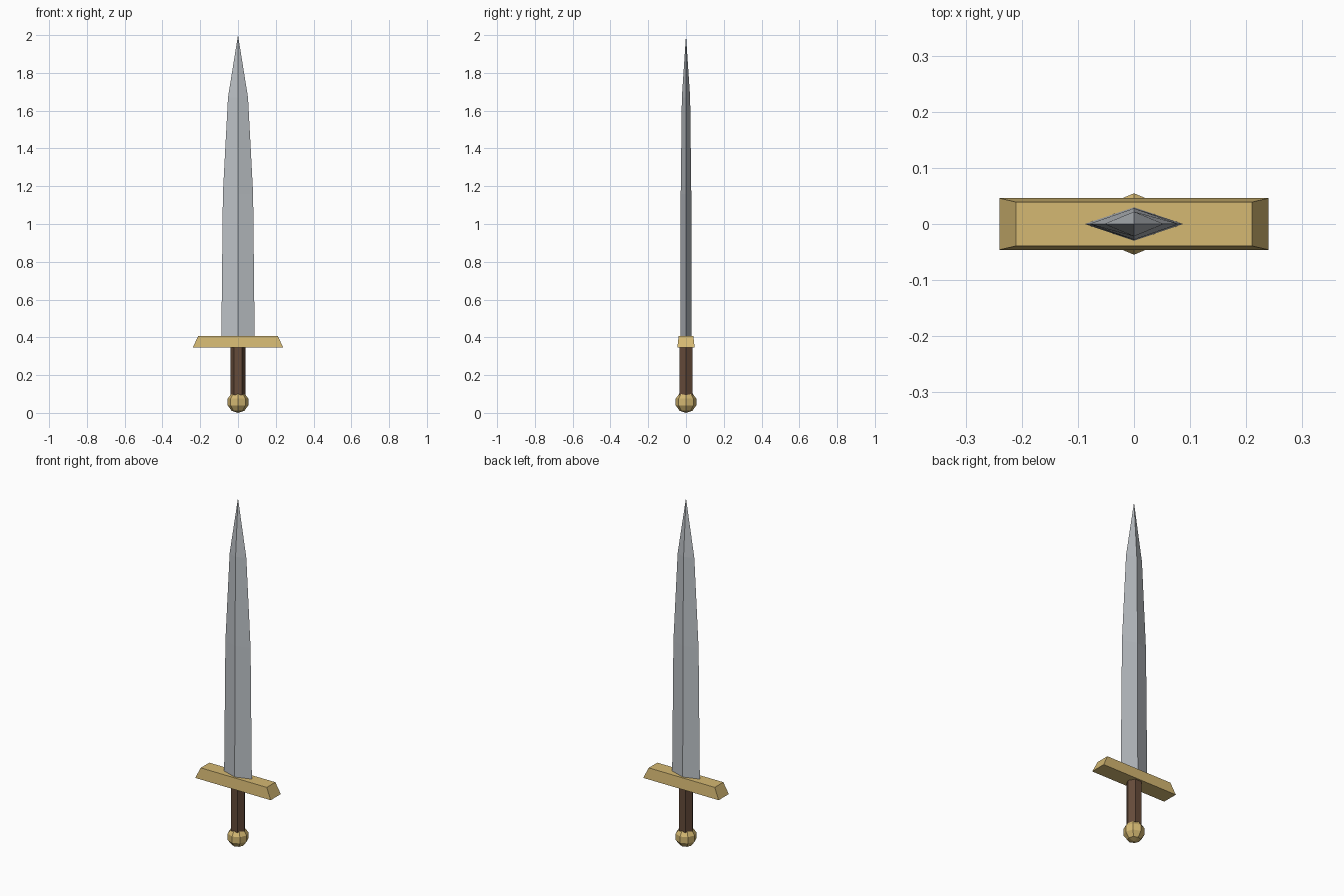
import bpy
import bmesh
import math

cube = bpy.data.objects.get("Cube")
if cube:
    bpy.data.objects.remove(cube, do_unlink=True)


def material(name, rgb):
    mat = bpy.data.materials.new(name)
    mat.use_nodes = True
    mat.diffuse_color = (*rgb, 1)
    bsdf = mat.node_tree.nodes["Principled BSDF"]
    bsdf.inputs["Base Color"].default_value = (*rgb, 1)
    bsdf.inputs["Roughness"].default_value = 0.6
    return mat


def ring(sides, rx, ry, z, turn=0.0):
    """One horizontal cross-section."""
    steps = [turn + 2 * math.pi * i / sides for i in range(sides)]
    return [(rx * math.cos(a), ry * math.sin(a), z) for a in steps]


def loft(name, rings, mat, tip=None, tail=None):
    """Skin the rings from bottom to top, closing each end with a point or a cap."""
    bm = bmesh.new()
    loops = [[bm.verts.new(p) for p in r] for r in rings]
    n = len(loops[0])
    for low, high in zip(loops, loops[1:]):
        for i in range(n):
            j = (i + 1) % n
            bm.faces.new((low[i], low[j], high[j], high[i]))
    for loop, end in ((loops[0], tail), (loops[-1], tip)):
        if end is None:
            bm.faces.new(loop)
        else:
            point = bm.verts.new((0, 0, end))
            for i in range(n):
                bm.faces.new((loop[i], loop[(i + 1) % n], point))
    bmesh.ops.recalc_face_normals(bm, faces=bm.faces)
    mesh = bpy.data.meshes.new(name)
    bm.to_mesh(mesh)
    bm.free()
    mesh.materials.append(mat)
    obj = bpy.data.objects.new(name, mesh)
    bpy.context.collection.objects.link(obj)
    return obj


steel = material("steel", (0.50, 0.53, 0.56))
gold = material("gold", (0.66, 0.48, 0.17))
leather = material("brown leather", (0.13, 0.07, 0.042))

# Blade: diamond sections tapering to a point
sections = [(0.088, 0.030, 0.405), (0.080, 0.028, 1.16), (0.053, 0.022, 1.67)]
loft("blade", [ring(4, *s) for s in sections], steel, tip=2.0)

# Crossguard: bar with sloping sides, wider at the bottom
corner = math.sqrt(2)
bar = [(0.24, 0.046, 0.345), (0.21, 0.039, 0.408)]
loft("crossguard",
     [ring(4, x * corner, y * corner, z, math.pi / 4) for x, y, z in bar], gold)

# Grip: hexagonal prism
loft("grip", [ring(6, 0.041, 0.041, z) for z in (0.095, 0.35)], leather)

# Pommel: faceted ball
R = 0.0575
lats = [math.radians(a) for a in (-54, -18, 18, 54)]
loft("pommel",
     [ring(8, R * math.cos(a), R * math.cos(a), R + R * math.sin(a)) for a in lats],
     gold, tip=2 * R, tail=0.0)
